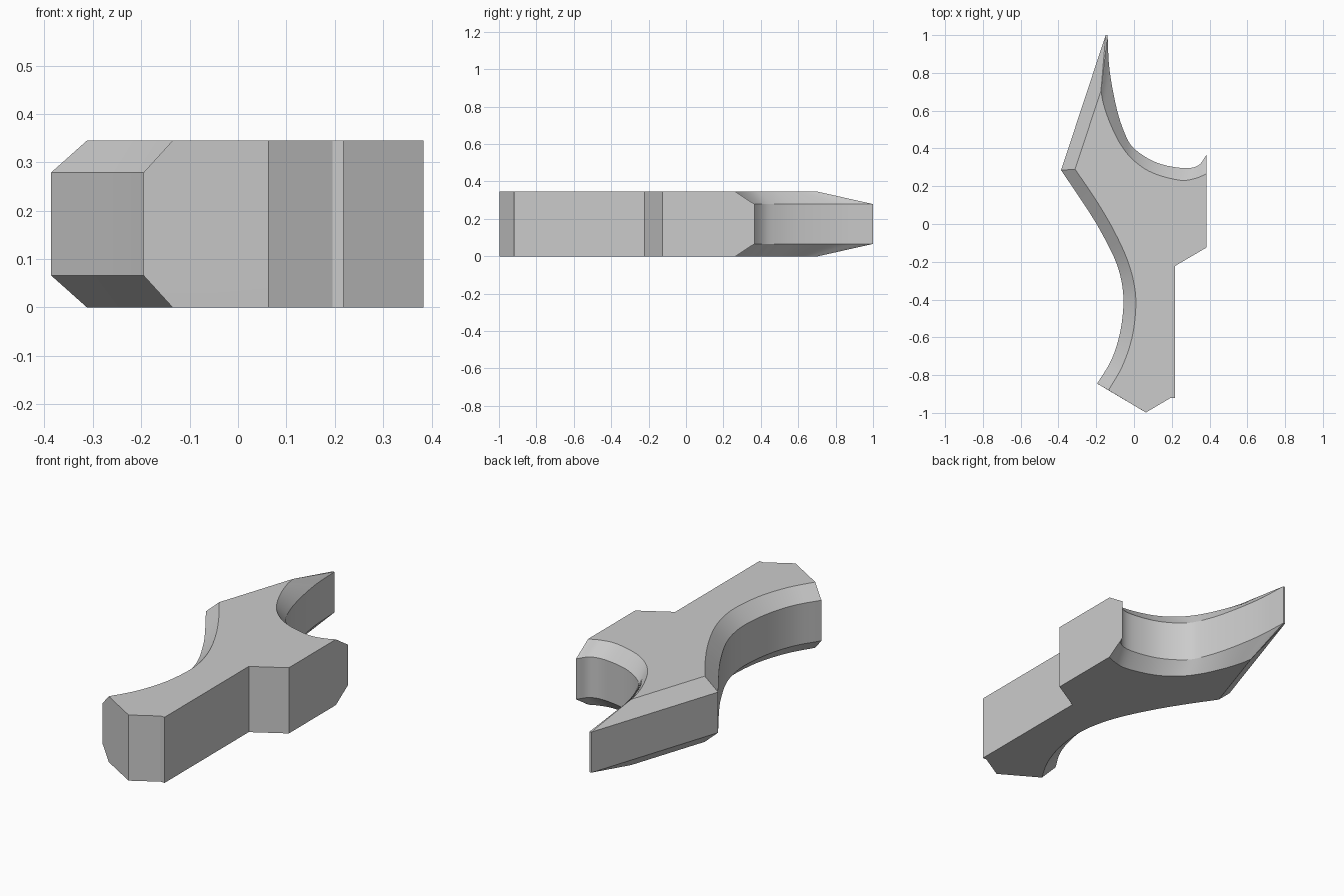
import bpy
import bmesh
import math
from mathutils import Vector

default_cube = bpy.data.objects.get("Cube")
if default_cube:
    bpy.data.objects.remove(default_cube, do_unlink=True)


def make_material(name, value):
    material = bpy.data.materials.new(name)
    material.use_nodes = True
    color = (value, value, value, 1)
    material.diffuse_color = color
    material.node_tree.nodes["Principled BSDF"].inputs["Base Color"].default_value = color
    return material


def smooth_path(points, steps=5):
    """Sample a smooth curve that passes through all the given points."""
    pts = [Vector(p) for p in points]
    pts = [2 * pts[0] - pts[1]] + pts + [2 * pts[-1] - pts[-2]]
    path = []
    for a, b, c, d in zip(pts, pts[1:], pts[2:], pts[3:]):
        for i in range(steps):
            t = i / steps
            path.append(0.5 * (2 * b + (c - a) * t
                               + (2 * a - 5 * b + 4 * c - d) * t ** 2
                               + (3 * b - a - 3 * c + d) * t ** 3))
    path.append(pts[-2])
    return path


# Hollow at the back: widest outline, then the bevelled outline
hollow_outer = [(-.14, 1), (-.13, .82), (-.095, .625), (-.053, .49), (0, .4),
                (.12, .325), (.26, .296), (.34, .31), (.383, .365)]
hollow_inner = [(-.175, .705), (-.16, .63), (-.125, .53), (-.07, .42), (0, .335),
                (.1, .27), (.24, .232), (.32, .24), (.383, .265)]

# Waist on the right-hand side, from back to front
waist_outer = [(-.386, .285), (-.245, .075), (-.17, -.05), (-.1, -.19),
               (-.065, -.31), (-.056, -.43), (-.075, -.58), (-.12, -.72), (-.195, -.845)]
waist_inner = [(-.312, .29), (-.21, .14), (-.12, -.01), (-.045, -.165),
               (-.003, -.3), (.01, -.43), (-.01, -.6), (-.063, -.755), (-.135, -.88)]

# Straight unbevelled walls: shoulder, side of the foot and toe
straight_walls = [Vector(p) for p in
                  [(.383, -.125), (.218, -.222), (.218, -.92), (.195, -.92), (.063, -.998)]]


def outline(tip, hollow, waist):
    return ([Vector(tip)] + smooth_path(hollow) + straight_walls
            + smooth_path(waist)[::-1])


outer = outline((-.15, 1), hollow_outer, waist_outer)
inner = outline(hollow_inner[0], hollow_inner, waist_inner)

# Stack the outlines into a slab bevelled above and below
height, bevel = .345, .066
layers = [(inner, 0), (outer, bevel), (outer, height - bevel), (inner, height)]
bm = bmesh.new()
rings = [[bm.verts.new((p.x, p.y, z)) for p in shape] for shape, z in layers]
count = len(outer)
for low, high in zip(rings, rings[1:]):
    for i in range(count):
        j = (i + 1) % count
        bm.faces.new((low[i], low[j], high[j], high[i]))
bm.faces.new(rings[0])
bm.faces.new(rings[-1])
bmesh.ops.remove_doubles(bm, verts=bm.verts, dist=.0005)
bmesh.ops.recalc_face_normals(bm, faces=bm.faces)
large_faces = [f for f in bm.faces if len(f.verts) > 4]
bmesh.ops.triangulate(bm, faces=large_faces)

mesh = bpy.data.meshes.new("bevelled_bracket")
bm.to_mesh(mesh)
bm.free()
bracket = bpy.data.objects.new("bevelled_bracket", mesh)
bpy.context.collection.objects.link(bracket)
mesh.materials.append(make_material("plain grey", .6))

bpy.ops.object.select_all(action="DESELECT")
bracket.select_set(True)
bpy.context.view_layer.objects.active = bracket
bpy.ops.object.shade_smooth_by_angle(angle=math.radians(25))
